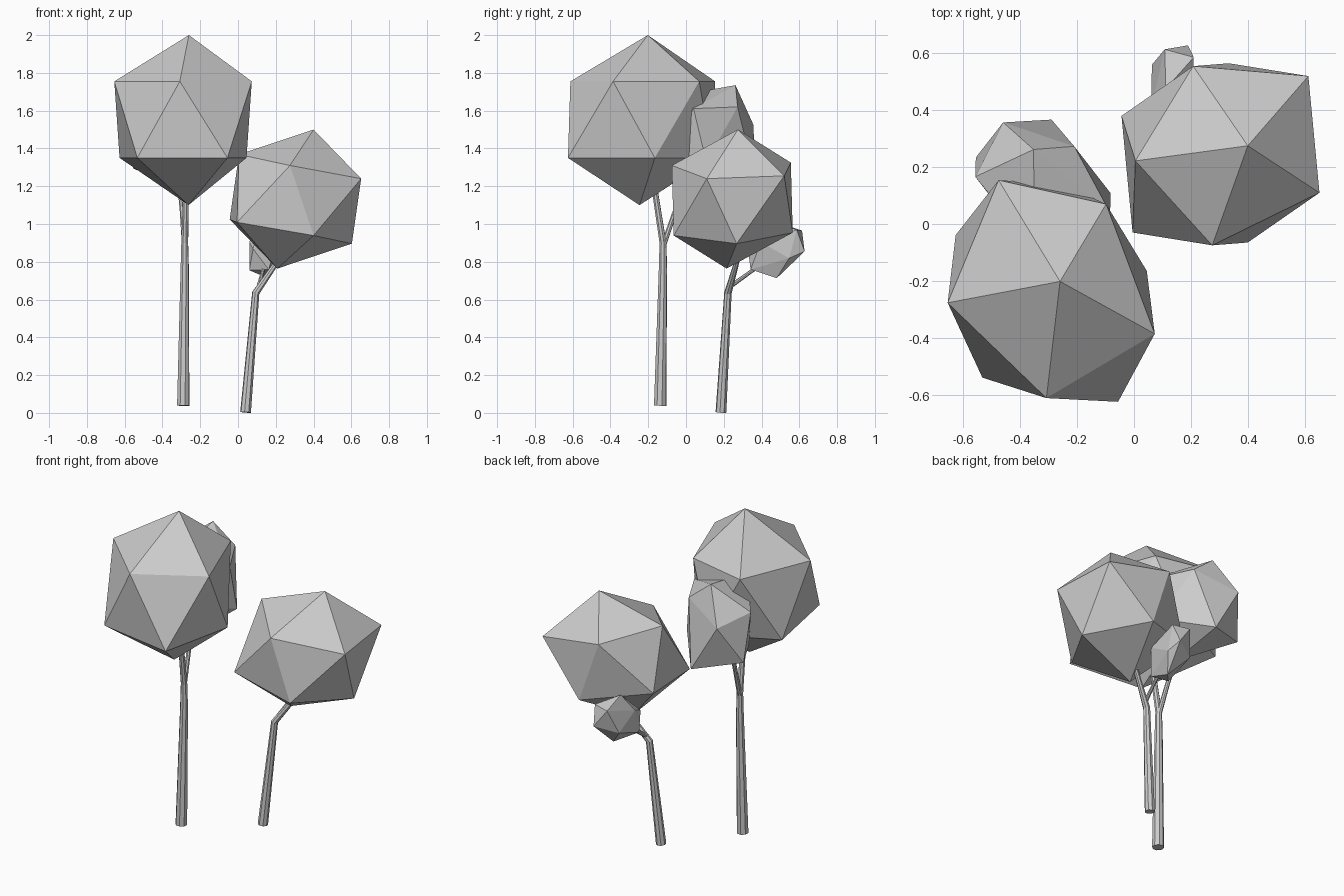
import bpy, bmesh
from mathutils import Vector

if "Cube" in bpy.data.objects:
    bpy.data.objects.remove(bpy.data.objects["Cube"])


def crown(name, tips, centre=None):
    """Irregular icosahedron: hull of its tips, mirrored through a centre if given."""
    pts = [Vector(t) for t in tips]
    if centre:
        pts += [2 * Vector(centre) - p for p in pts]
    bm = bmesh.new()
    for p in pts:
        bm.verts.new(p)
    bmesh.ops.convex_hull(bm, input=bm.verts[:])
    bmesh.ops.recalc_face_normals(bm, faces=bm.faces[:])
    mesh = bpy.data.meshes.new(name)
    bm.to_mesh(mesh)
    bm.free()
    bpy.context.collection.objects.link(bpy.data.objects.new(name, mesh))


def limb(name, path):
    """Tapered eight-sided tube; path holds (x, y, z, radius)."""
    cu = bpy.data.curves.new(name, 'CURVE')
    cu.dimensions = '3D'
    cu.bevel_depth = 1
    cu.bevel_resolution = 2
    cu.use_fill_caps = True
    sp = cu.splines.new('POLY')
    sp.points.add(len(path) - 1)
    sp.use_smooth = False
    for pt, (x, y, z, r) in zip(sp.points, path):
        pt.co = (x, y, z, 1)
        pt.radius = r
    ob = bpy.data.objects.new(name, cu)
    bpy.context.collection.objects.link(ob)
    bpy.ops.object.select_all(action='DESELECT')
    ob.select_set(True)
    bpy.context.view_layer.objects.active = ob
    bpy.ops.object.convert(target='MESH')


# Tall tree: upright crown with level rings
upper = [(.073, -.386), (-.308, -.612), (-.655, -.277), (-.476, .154), (-.098, .07)]
lower = [(.045, -.165), (-.056, -.625), (-.533, -.54), (-.627, -.039), (-.25, .14)]
crown("tall_tree_crown",
      [(-.26, -.202, 2.0), (-.262, -.246, 1.10)]
      + [(x, y, 1.755) for x, y in upper] + [(x, y, 1.35) for x, y in lower])

# Tall tree: smaller crown behind
crown("tall_tree_side_crown",
      [(-.353, .262, 1.735), (-.21, .273, 1.62), (-.46, .357, 1.525),
       (-.29, .367, 1.235), (-.558, .166, 1.58), (-.556, .234, 1.295)],
      (-.32, .137, 1.453))

# Short tree: tilted main crown
crown("short_tree_crown",
      [(.40, .275, 1.5), (.275, -.075, 1.31), (.652, .11, 1.24),
       (.613, .52, 1.255), (.208, .555, 1.325), (.005, .222, 1.368)],
      (.304, .245, 1.132))

# Short tree: small crown behind
crown("short_tree_side_crown",
      [(.19, .628, .855), (.108, .614, .965), (.063, .56, .82),
       (.158, .48, .713), (.06, .37, .755), (.06, .41, .905)],
      (.135, .478, .862))

# Trunks and branches
limb("tall_tree_trunk", [(-.29, -.137, .038, .034), (-.282, -.122, .76, .023),
                         (-.282, -.122, .90, .019), (-.275, -.165, 1.18, .016)])
limb("tall_tree_branch", [(-.282, -.122, .88, .015), (-.295, -.06, 1.06, .013),
                          (-.31, .0, 1.22, .012)])
limb("short_tree_trunk", [(.04, .185, .003, .029), (.094, .222, .635, .020),
                          (.19, .262, .775, .015), (.25, .285, .87, .013)])
limb("short_tree_branch", [(.108, .228, .665, .012), (.13, .34, .745, .010),
                           (.135, .42, .80, .009)])
